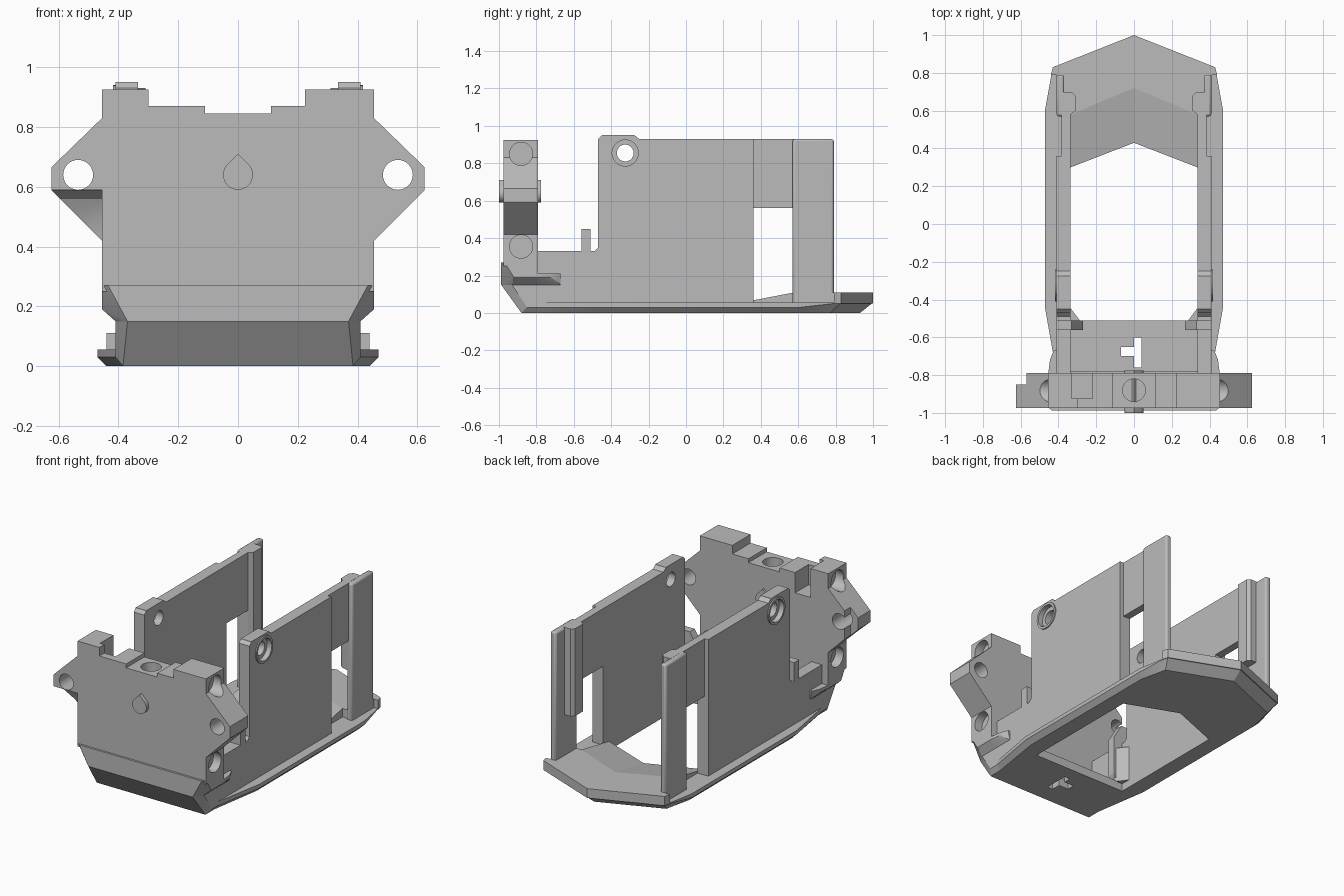
import bpy, bmesh, math
from mathutils import Vector

if "Cube" in bpy.data.objects:
    bpy.data.objects.remove(bpy.data.objects["Cube"])

grey = bpy.data.materials.new("plain_grey")
grey.diffuse_color = (0.5, 0.5, 0.5, 1)
grey.use_nodes = True
grey.node_tree.nodes["Principled BSDF"].inputs["Base Color"].default_value = grey.diffuse_color


def finish(name, bm):
    bmesh.ops.recalc_face_normals(bm, faces=bm.faces[:])
    me = bpy.data.meshes.new(name)
    bm.to_mesh(me)
    bm.free()
    ob = bpy.data.objects.new(name, me)
    bpy.context.collection.objects.link(ob)
    me.materials.append(grey)
    return ob


def hull(name, pts):
    bm = bmesh.new()
    vs = [bm.verts.new(p) for p in pts]
    r = bmesh.ops.convex_hull(bm, input=vs)
    junk = {v for v in r["geom_interior"] + r["geom_unused"] if isinstance(v, bmesh.types.BMVert)}
    bmesh.ops.delete(bm, geom=list(junk), context='VERTS')
    bmesh.ops.dissolve_limit(bm, angle_limit=0.01, verts=bm.verts[:], edges=bm.edges[:])
    return finish(name, bm)


def box(name, x, y, z):
    return hull(name, [(a, b, c) for a in x for b in y for c in z])


def prism(name, pts, lo, hi, axis):
    """Extrude a 2D profile from lo to hi along an axis."""
    def place(p, h):
        return {'x': (h, p[0], p[1]), 'y': (p[0], h, p[1]), 'z': (p[0], p[1], h)}[axis]
    bm = bmesh.new()
    a = [bm.verts.new(place(p, lo)) for p in pts]
    b = [bm.verts.new(place(p, hi)) for p in pts]
    bm.faces.new(a)
    bm.faces.new(b[::-1])
    n = len(pts)
    for i in range(n):
        bm.faces.new((a[i], b[i], b[(i + 1) % n], a[(i + 1) % n]))
    return finish(name, bm)


def rod(name, c, r, lo, hi, axis, n=40):
    pts = [(c[0] + r * math.cos(2 * math.pi * i / n), c[1] + r * math.sin(2 * math.pi * i / n))
           for i in range(n)]
    return prism(name, pts, lo, hi, axis)


def cut(ob, *cutters):
    bpy.context.view_layer.objects.active = ob
    for c in cutters:
        m = ob.modifiers.new("cut", 'BOOLEAN')
        m.operation, m.solver, m.object = 'DIFFERENCE', 'EXACT', c
        bpy.ops.object.modifier_apply(modifier=m.name)
        bpy.data.objects.remove(c)


def both(pts):
    return pts + [(-p[0],) + tuple(p[1:]) for p in pts]


# base plate with chamfered underside and hexagonal opening
base = hull("base_plate", both([
    (0, 1, .055), (.43, .83, .055), (.47, .61, .055), (.47, -.45, .055), (.41, -.79, .055),
    (.47, .61, .03), (.47, -.45, .03), (.41, -.79, .03),
    (0, .93, 0), (.40, .77, 0), (.44, .59, 0), (.44, -.44, 0), (.385, -.79, 0)]))
opening = [(0, .43), (-.335, .30), (-.335, -.51), (.335, -.51), (.335, .30)]
cut(base, prism("opening_cutter", opening, -.1, .3, 'z'),
    box("slot_cutter", (0, .04), (-.76, -.60), (-.1, .2)),
    box("side_slot_cutter", (-.07, 0), (-.70, -.65), (-.1, .2)))

# raised pointed rear deck with a ramp down to the opening
prism("rear_deck", [(0, 1), (-.43, .83), (-.44, .79), (-.41, .79), (-.41, .58), (-.335, .58), (0, .72),
                    (.335, .58), (.41, .58), (.41, .79), (.44, .79), (.43, .83)], .05, .11, 'z')
for s in (1, -1):
    hull("deck_ramp", [(0, .72, .11), (s * .335, .58, .11), (0, .43, .056), (s * .335, .30, .056),
                       (0, .72, .05), (s * .335, .58, .05), (0, .43, .05), (s * .335, .30, .05)])

# side walls, rear posts and tabs
for s in (1, -1):
    def xs(a, b):
        return sorted((s * a, s * b))
    wall = prism("side_wall", [(-.80, .03), (.36, .03), (.36, .93), (-.25, .93), (-.275, .95),
                               (-.45, .95), (-.47, .93), (-.47, .35), (-.49, .33), (-.80, .33)],
                 *xs(.335, .41), 'x')
    cut(wall, rod("bolt_cutter", (-.325, .855), .045, *xs(.2, .5), 'x'),
        rod("counterbore_cutter", (-.325, .855), .07, *xs(.385, .5), 'x'))
    ring = rod("bolt_ring", (-.325, .855), .085, *xs(.40, .418), 'x')
    cut(ring, rod("ring_cutter", (-.325, .855), .07, *xs(.3, .5), 'x'))
    box("recessed_panel", xs(.335, .385), (.35, .60), (.56, .93))
    post = box("rear_post", xs(.37, .41), (.57, .79), (.03, .93))
    m = post.modifiers.new("soft", 'BEVEL')
    m.width, m.segments = .012, 2
    prism("post_hook", [(s * .38, .57), (s * .335, .58), (s * .31, .60), (s * .31, .68),
                        (s * .33, .70), (s * .38, .70)], .37, .93, 'z')
    # upright locating tab with sloped inner corner
    prism("locating_tab", [(s * .41, .05), (s * .30, .05), (s * .27, .10), (s * .27, .35),
                           (s * .33, .45), (s * .41, .45)], -.56, -.51, 'y')
    prism("tab_gusset", [(s * .41, -.44), (s * .34, -.44), (s * .28, -.52), (s * .41, -.52)],
          .05, .28, 'z')
    # side fin running back from the front block
    hull("side_fin", [(s * x, y, z) for x, y, z in (
        (.40, -.80, .15), (.41, -.80, .15), (.40, -.67, .15), (.41, -.67, .15), (.40, -.80, .21),
        (.455, -.80, .21), (.455, -.80, .19), (.425, -.67, .21), (.40, -.67, .21), (.445, -.72, .21),
        (.445, -.72, .19))])

# front block with ears
right = [(.455, .25), (.455, .42), (.625, .59), (.625, .665), (.455, .83), (.455, .925)]
top = [(.225, .925), (.225, .87), (.11, .87), (.11, .845),
       (-.11, .845), (-.11, .87), (-.30, .87), (-.30, .925)]
block = prism("front_block", right + top + [(-x, z) for x, z in right[::-1]], -.975, -.79, 'y')
for s in (1, -1):
    cut(block, rod("ear_cutter", (s * .535, .64), .05, -1.1, -.6, 'y'))
    for z in (.85, .355):
        cut(block, rod("side_hole_cutter", (-.882, z), .062, *sorted((s * .40, s * .8)), 'x'))
cut(block, rod("top_hole_cutter", (0, -.88), .06, .70, 1.1, 'z'),
    box("pocket_cutter", (-.33, -.22), (-.925, -.7), (.74, 1.1)),
    box("ear_corner_cutter", (-.8, -.57), (-.85, -.7), (.3, 1)),
    prism("ear_scoop_cutter", [(-1.1, .59), (-.96, .59), (-.92, .56), (-.89, .50), (-.88, .42),
                               (-.88, .41), (-1.1, .41)], -.8, -.456, 'x'))

# small pads on top of the side walls' front corners
for s in (1, -1):
    box("wall_top_pad", sorted((s * .335, s * .41)), (-.45, -.275), (.94, .951))

# front block lower section: wide band, then sloping nose
hull("front_band", both([
    (.435, -.988, .27), (.455, -.97, .27), (.455, -.79, .27), (.37, -.988, .15),
    (.455, -.92, .19), (.455, -.79, .19), (.41, -.93, .15), (.41, -.79, .15)]))
hull("front_nose", both([
    (.37, -.988, .15), (.41, -.93, .15), (.41, -.78, .15),
    (.385, -.88, 0), (.41, -.85, .03), (.385, -.78, 0), (.41, -.78, .03)]))

# drop-shaped boss through the block, showing front and back
drop = [(.05 * math.cos(a), .64 + .05 * math.sin(a))
        for a in (math.radians(d) for d in range(135, 406, 10))] + [(0, .71)]
prism("drop_boss", drop, -1, -.775, 'y')

# smooth only the rounded surfaces
bpy.ops.object.select_all(action='DESELECT')
for ob in bpy.context.scene.objects:
    ob.select_set(True)
    bpy.context.view_layer.objects.active = ob
bpy.ops.object.shade_smooth_by_angle(angle=math.radians(20))
